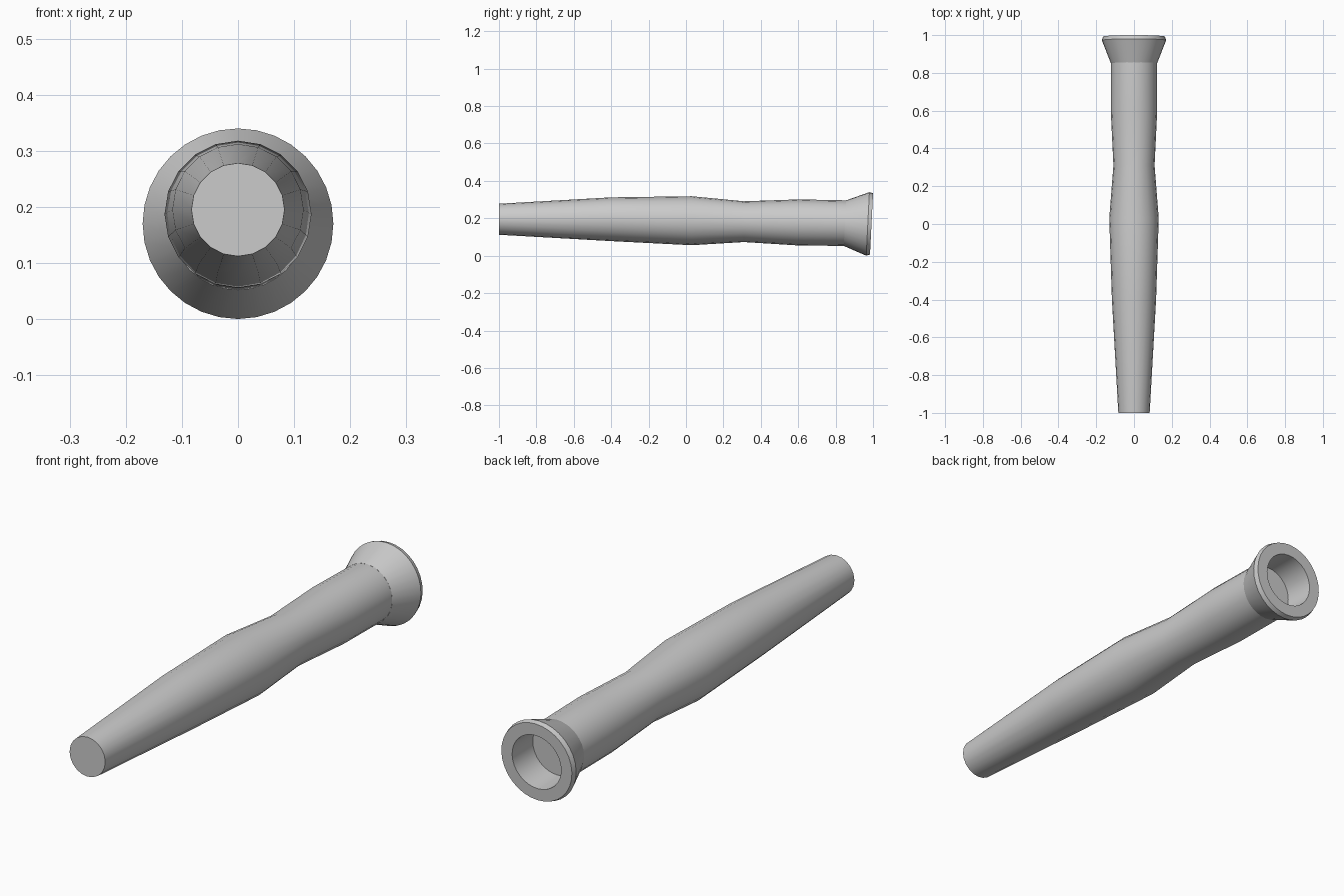
import bpy, bmesh, math

if "Cube" in bpy.data.objects:
    bpy.data.objects.remove(bpy.data.objects["Cube"])


def loft(name, rings, sides, capped):
    """Skin circular rings given as (y, z, radius, tilt about x)."""
    bm = bmesh.new()
    loops = []
    for y, z, r, tilt in rings:
        loop = []
        for i in range(sides):
            a = 2 * math.pi * i / sides
            h = r * math.cos(a)
            loop.append(bm.verts.new((r * math.sin(a),
                                      y + h * math.sin(tilt),
                                      z + h * math.cos(tilt))))
        loops.append(loop)
    for a, b in zip(loops, loops[1:]):
        for i in range(sides):
            j = (i + 1) % sides
            bm.faces.new((a[i], a[j], b[j], b[i]))
    if capped:
        bm.faces.new(loops[0])
        bm.faces.new(loops[-1])
    else:
        # closed wall: join the last ring back to the first
        for i in range(sides):
            j = (i + 1) % sides
            bm.faces.new((loops[-1][i], loops[-1][j], loops[0][j], loops[0][i]))
    bmesh.ops.recalc_face_normals(bm, faces=bm.faces)
    mesh = bpy.data.meshes.new(name)
    bm.to_mesh(mesh)
    bm.free()
    obj = bpy.data.objects.new(name, mesh)
    bpy.context.collection.objects.link(obj)
    bpy.context.view_layer.objects.active = obj
    obj.select_set(True)
    bpy.ops.object.shade_smooth_by_angle(angle=math.radians(30))
    obj.select_set(False)
    return obj


# Swelling, waisted handle shaft, solid at both ends
loft("handle_shaft", [
    (-1.00, 0.195, 0.083, 0.0),
    (-0.40, 0.195, 0.117, 0.0),
    (0.03, 0.187, 0.131, 0.0),
    (0.31, 0.182, 0.109, 0.0),
    (0.60, 0.178, 0.123, 0.02),
    (0.86, 0.174, 0.122, 0.04),
], 20, True)

# Flared end collar with a bevelled rim and open socket, slightly tilted
TILT = 0.05
loft("flared_collar", [
    (0.850, 0.174, 0.122, TILT),
    (0.972, 0.170, 0.170, TILT),
    (0.992, 0.170, 0.164, TILT),
    (0.992, 0.170, 0.114, TILT),
    (0.850, 0.174, 0.110, TILT),
], 32, False)
